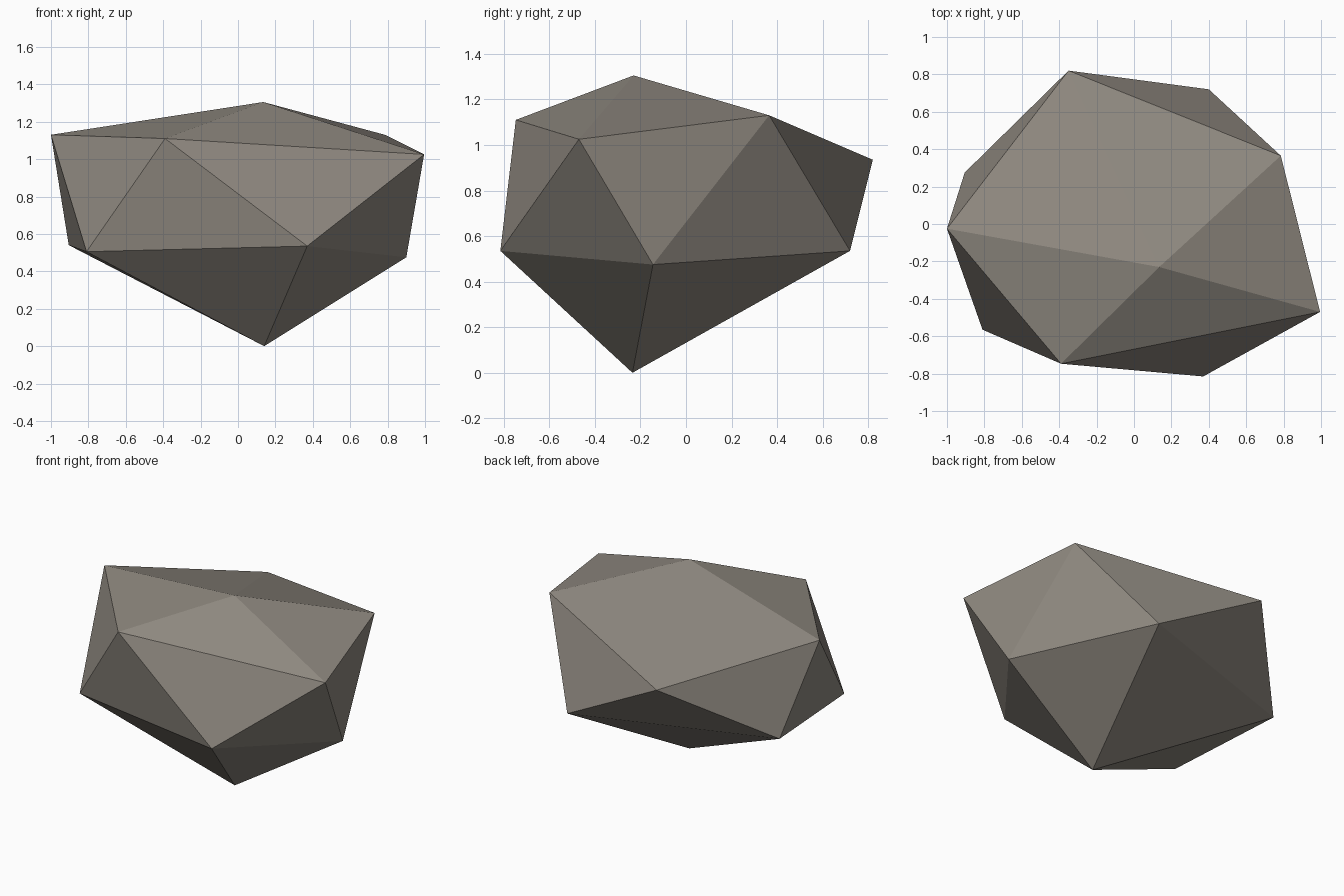
import bpy, bmesh

if "Cube" in bpy.data.objects:
    bpy.data.objects.remove(bpy.data.objects["Cube"])

# Irregular low-poly rock: a distorted icosahedron (two rings of five, capped by two tips)
BOTTOM = (0.14, -0.235, 0.0)
TOP = (0.135, -0.23, 1.305)
LOWER = [(0.90, -0.145, 0.475), (0.40, 0.72, 0.535), (-0.905, 0.275, 0.54),
         (-0.81, -0.565, 0.505), (0.37, -0.815, 0.535)]
UPPER = [(0.785, 0.365, 1.13), (-0.35, 0.82, 0.935), (-1.0, -0.025, 1.13),
         (-0.39, -0.747, 1.11), (0.995, -0.47, 1.025)]

stone = bpy.data.materials.new("grey brown stone")
stone.diffuse_color = (0.27, 0.245, 0.212, 1.0)
stone.use_nodes = True
stone.node_tree.nodes["Principled BSDF"].inputs["Base Color"].default_value = stone.diffuse_color

bm = bmesh.new()
bottom, top = bm.verts.new(BOTTOM), bm.verts.new(TOP)
low = [bm.verts.new(p) for p in LOWER]
up = [bm.verts.new(p) for p in UPPER]

# Each upper point sits between lower points i and i+1
for i in range(5):
    j = (i + 1) % 5
    bm.faces.new((bottom, low[j], low[i]))
    bm.faces.new((low[i], low[j], up[i]))
    bm.faces.new((up[i], low[j], up[j]))
    bm.faces.new((up[i], up[j], top))
bmesh.ops.recalc_face_normals(bm, faces=bm.faces)

mesh = bpy.data.meshes.new("rock")
bm.to_mesh(mesh)
bm.free()
mesh.materials.append(stone)
rock = bpy.data.objects.new("rock", mesh)
bpy.context.collection.objects.link(rock)
